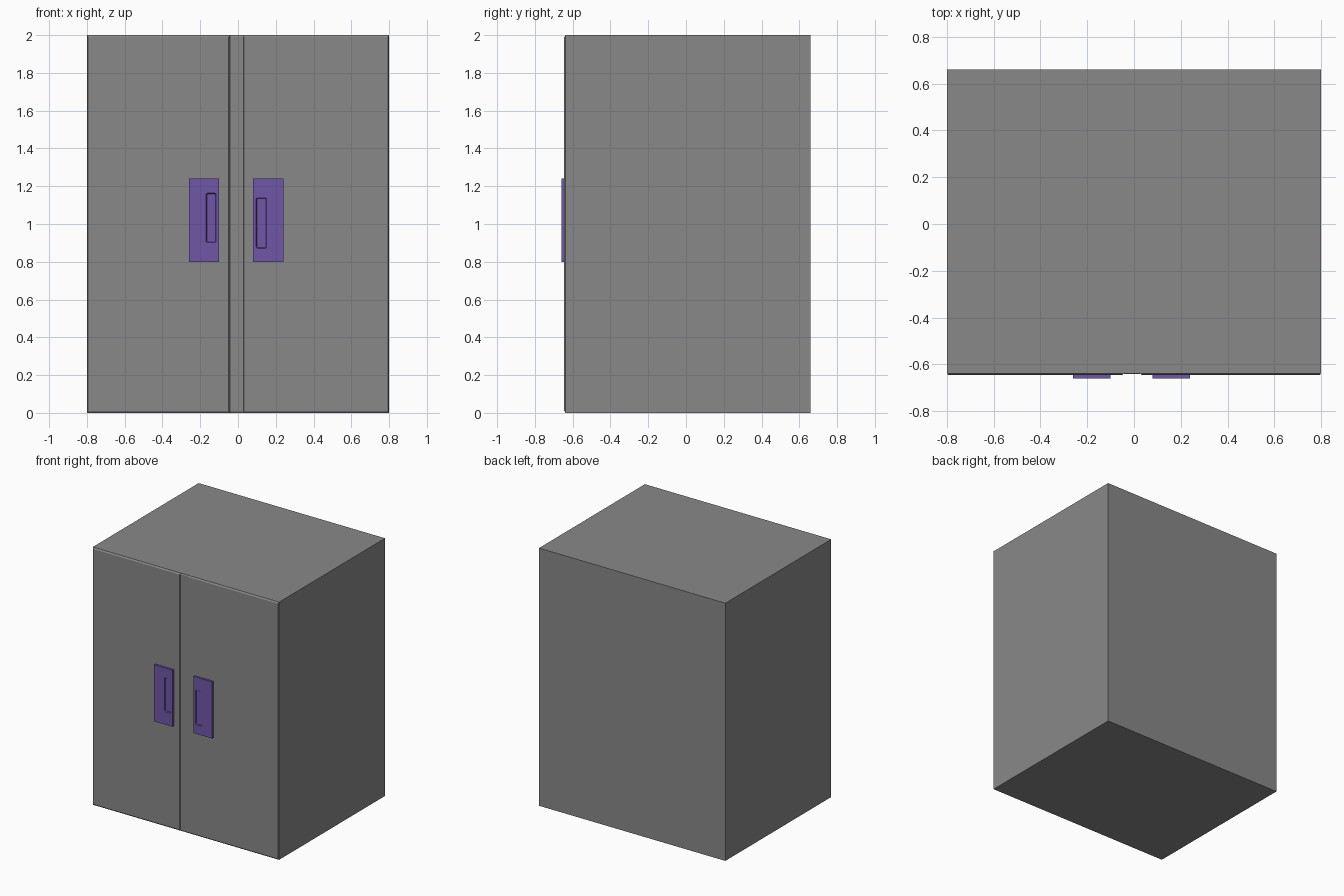
import bpy
from mathutils import Vector

if "Cube" in bpy.data.objects:
    bpy.data.objects.remove(bpy.data.objects["Cube"])


def material(name, rgb):
    m = bpy.data.materials.new(name)
    m.diffuse_color = (*rgb, 1)
    m.use_nodes = True
    m.node_tree.nodes["Principled BSDF"].inputs["Base Color"].default_value = m.diffuse_color
    return m


purple = material("purple", (0.16, 0.093, 0.39))
grey = material("dark_grey", (0.25, 0.25, 0.25))


def block(name, lo, hi, mat, front=(0, 0, 0, 0)):
    # Box whose front (-y) face is inset by left, right, bottom, top amounts
    lo, hi = Vector(lo), Vector(hi)
    left, right, bottom, top = front
    bpy.ops.mesh.primitive_cube_add(size=2)
    ob = bpy.context.object
    ob.name = name
    for v in ob.data.vertices:
        is_front = v.co.y < 0
        p = Vector([hi[i] if v.co[i] > 0 else lo[i] for i in range(3)])
        if is_front:
            p.x += left if v.co.x < 0 else -right
            p.z += bottom if v.co.z < 0 else -top
        v.co = p
    ob.data.materials.append(mat)
    return ob


def handle(name, x0, x1, slot_x, slot_z):
    # Backplate with a shallow, rounded, slope-sided finger slot in its face
    plate = block(name, (x0, -0.66, 0.80), (x1, -0.643, 1.24), purple)
    g = 0.005
    # The cutter narrows towards +y; its wide end stands just off the plate
    cutter = block(name + "_slot_cutter", (slot_x[0] + g, -0.662, slot_z[0] + g),
                   (slot_x[1] - g, -0.654, slot_z[1] - g), purple,
                   (-g, -g, -g, -g))
    # Round only the slot edges that run front to back
    weights = cutter.data.attributes.new("bevel_weight_edge", 'FLOAT', 'EDGE')
    for e in cutter.data.edges:
        a, b = (cutter.data.vertices[i].co for i in e.vertices)
        weights.data[e.index].value = 1.0 if abs(a.y - b.y) > 0.001 else 0.0
    bev = cutter.modifiers.new("round", 'BEVEL')
    bev.limit_method = 'WEIGHT'
    bev.width = 0.007
    bev.segments = 3
    cutter.hide_render = True
    cutter.hide_set(True)
    cut = plate.modifiers.new("slot", 'BOOLEAN')
    cut.operation = 'DIFFERENCE'
    cut.solver = 'EXACT'
    cut.object = cutter


# Cabinet body
block("cabinet_body", (-0.80, -0.638, 0), (0.80, 0.66, 2.0), grey)

# Two doors with chamfered rims, and the slightly recessed strip between them
block("left_door", (-0.80, -0.645, 0), (-0.043, -0.638, 2.0), grey,
      (0.006, 0.006, 0.011, 0.011))
block("right_door", (0.028, -0.645, 0), (0.80, -0.638, 2.0), grey,
      (0.004, 0.006, 0.011, 0.011))
block("centre_strip", (-0.043, -0.642, 0), (0.028, -0.638, 2.0), grey,
      (0, 0, 0.009, 0.009))

# Door handles
handle("left_handle", -0.26, -0.10, (-0.17, -0.115), (0.90, 1.165))
handle("right_handle", 0.08, 0.24, (0.095, 0.153), (0.87, 1.14))
